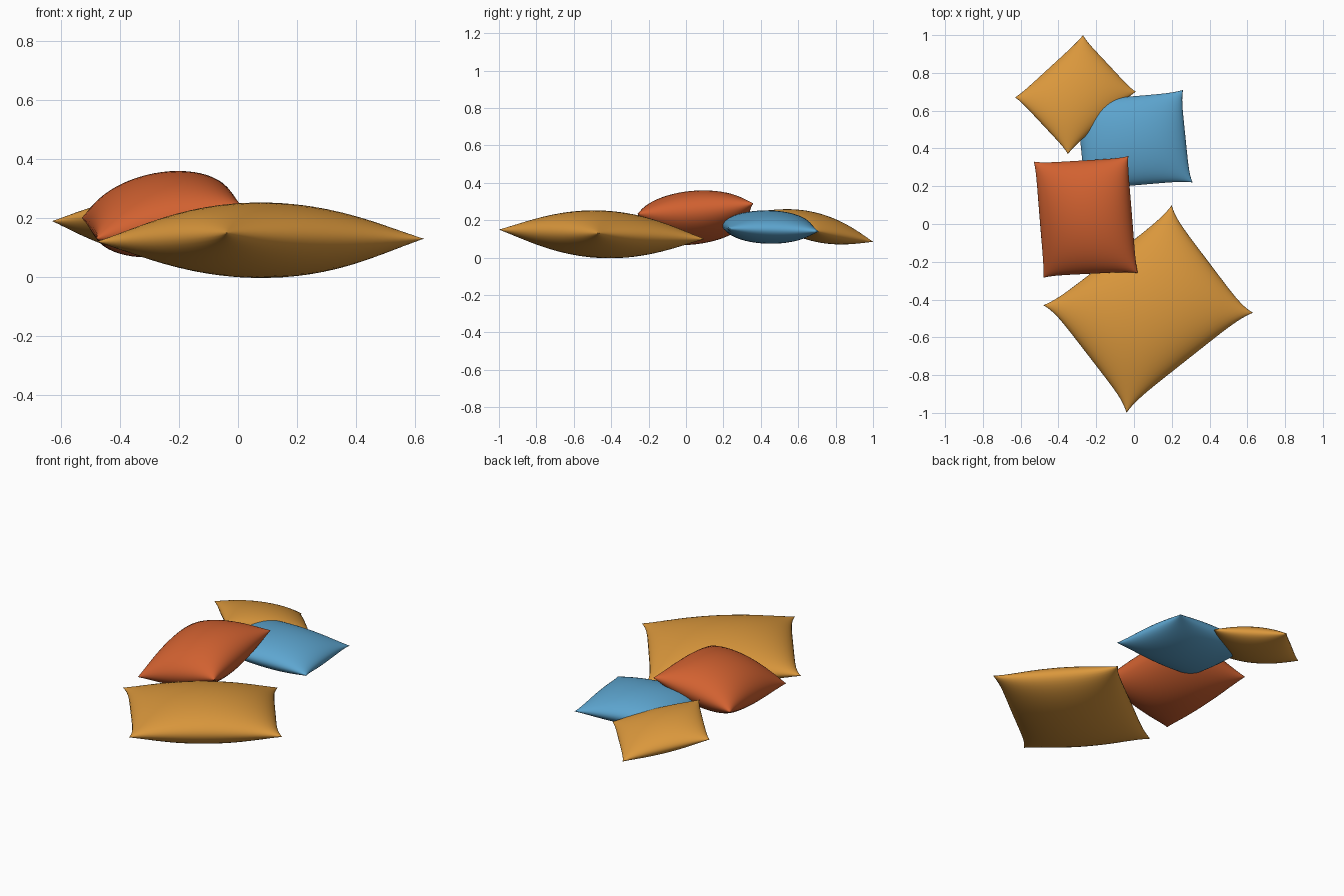
import bpy, bmesh, math
from mathutils import Vector

cube = bpy.data.objects.get("Cube")
if cube:
    bpy.data.objects.remove(cube, do_unlink=True)


def material(name, rgb):
    mat = bpy.data.materials.new(name)
    mat.use_nodes = True
    mat.diffuse_color = (*rgb, 1)
    bsdf = mat.node_tree.nodes["Principled BSDF"]
    bsdf.inputs["Base Color"].default_value = (*rgb, 1)
    bsdf.inputs["Roughness"].default_value = 0.8
    return mat


def pillow(name, mat, corners, puff, pinch):
    """Stuffed cushion spanned by four counter-clockwise corners, with eared corners."""
    a, b, c, d = (Vector(p) for p in corners)
    normal = (c - a).cross(d - b).normalized()
    bm = bmesh.new()
    for side in (1, -1):
        sheet = bmesh.ops.create_grid(bm, x_segments=28, y_segments=28, size=1)["verts"]
        for v in sheet:
            # sine spacing gives an even, rounded edge
            tx, ty = v.co.x * math.pi / 2, v.co.y * math.pi / 2
            x, y = math.sin(tx), math.sin(ty)
            height = side * puff * max(0, math.cos(tx) * math.cos(ty))
            # draw the edges in between the corners
            s = (1 + x * (1 - pinch * (1 - y ** 6))) / 2
            t = (1 + y * (1 - pinch * (1 - x ** 6))) / 2
            v.co = a.lerp(b, s).lerp(d.lerp(c, s), t) + normal * height
    bmesh.ops.remove_doubles(bm, verts=bm.verts, dist=0.0005)
    bmesh.ops.recalc_face_normals(bm, faces=bm.faces)
    for f in bm.faces:
        f.smooth = True
    mesh = bpy.data.meshes.new(name)
    bm.to_mesh(mesh)
    bm.free()
    mesh.materials.append(mat)
    obj = bpy.data.objects.new(name, mesh)
    bpy.context.collection.objects.link(obj)
    return obj


yellow = material("mustard_yellow", (0.70, 0.31, 0.045))
blue = material("sky_blue", (0.11, 0.38, 0.63))
red = material("brick_orange", (0.64, 0.12, 0.03))

# Large cushion lying at the front
pillow("large_front_pillow", yellow,
       [(-0.04, -1.0, 0.15), (0.63, -0.47, 0.13), (0.2, 0.1, 0.1), (-0.48, -0.43, 0.12)],
       0.127, 0.06)
# Tilted cushion resting on its neighbours
pillow("middle_pillow", red,
       [(-0.48, -0.285, 0.13), (0.02, -0.26, 0.235), (-0.03, 0.36, 0.29), (-0.53, 0.33, 0.2)],
       0.138, 0.03)
# Flat cushion underneath
pillow("lower_pillow", blue,
       [(-0.27, 0.17, 0.18), (0.31, 0.22, 0.155), (0.26, 0.71, 0.14), (-0.32, 0.66, 0.18)],
       0.088, 0.045)
# Small cushion at the back
pillow("small_back_pillow", yellow,
       [(-0.35, 0.37, 0.245), (0.01, 0.7, 0.14), (-0.27, 1.0, 0.085), (-0.63, 0.67, 0.19)],
       0.075, 0.035)
